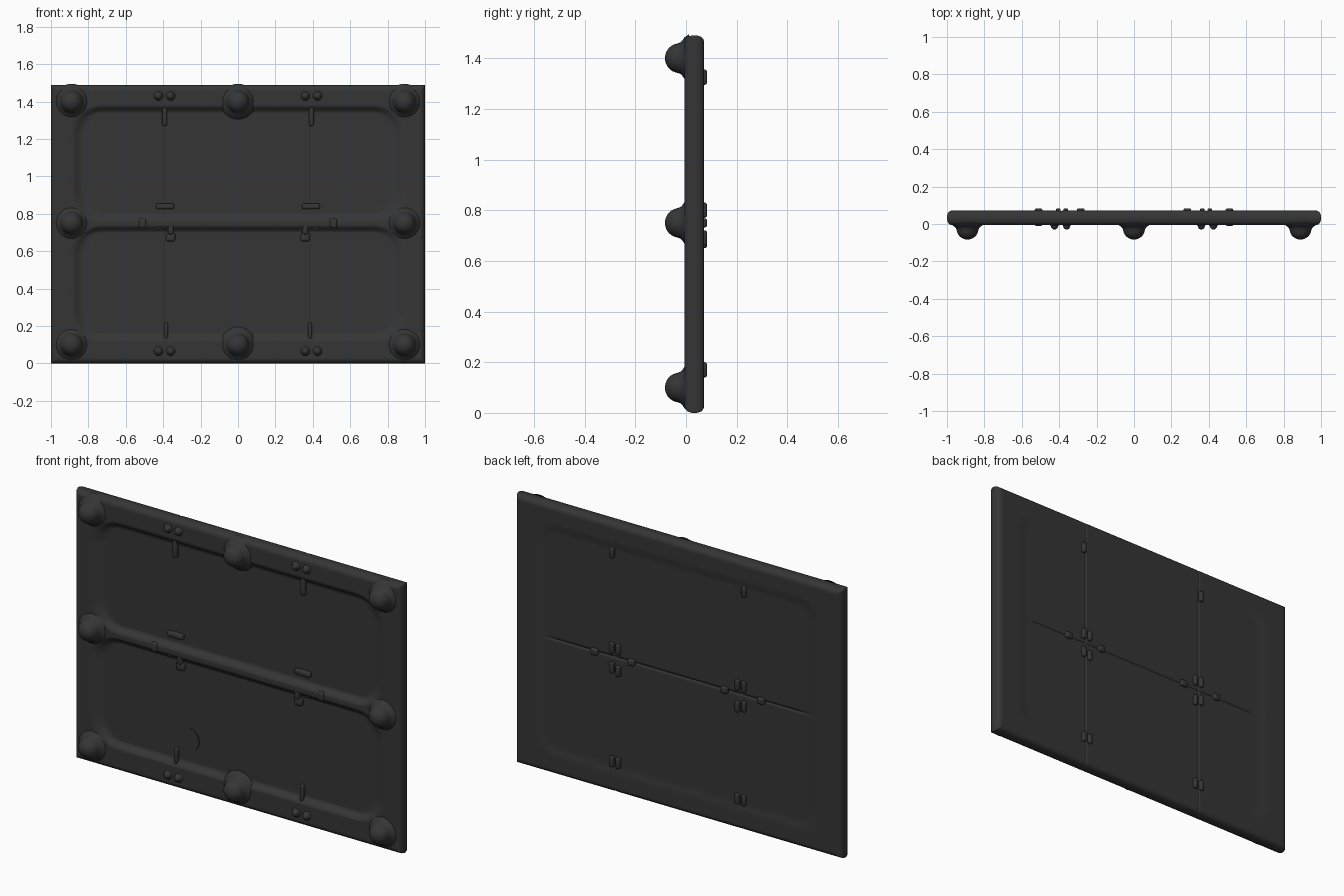
import bpy, bmesh, math
from mathutils import Matrix

if "Cube" in bpy.data.objects:
    bpy.data.objects.remove(bpy.data.objects["Cube"])

W, H = 1.0, 1.49          # half width, full height
FRONT, BACK, R = -0.006, 0.072, 0.03

mat = bpy.data.materials.new("charcoal grey")
mat.diffuse_color = (0.036, 0.036, 0.036, 1)
mat.use_nodes = True
mat.node_tree.nodes["Principled BSDF"].inputs["Base Color"].default_value = mat.diffuse_color


def finish(bm, name, angle=40):
    bmesh.ops.recalc_face_normals(bm, faces=bm.faces)
    me = bpy.data.meshes.new(name)
    bm.to_mesh(me)
    bm.free()
    me.materials.append(mat)
    ob = bpy.data.objects.new(name, me)
    bpy.context.collection.objects.link(ob)
    bpy.ops.object.select_all(action='DESELECT')
    ob.select_set(True)
    bpy.context.view_layer.objects.active = ob
    bpy.ops.object.shade_smooth_by_angle(angle=math.radians(angle))
    return ob


def samples(a, b, step, dense):
    """Even spacing plus finer spacing inside the dense ranges."""
    n = round((b - a) / step)
    s = {round(a + (b - a) * i / n, 4) for i in range(n + 1)}
    for lo, hi, st in dense:
        m = round((hi - lo) / st)
        s |= {round(lo + (hi - lo) * i / m, 4) for i in range(m + 1)}
    return sorted(s)


def inside(x, z, cz, hx, hz, r):
    """Distance inside a rounded rectangle (positive inside)."""
    qx, qz = abs(x) - hx + r, abs(z - cz) - hz + r
    return r - math.hypot(max(qx, 0), max(qz, 0)) - min(max(qx, qz), 0)


def smooth(t):
    t = min(max(t, 0), 1)
    return t * t * (3 - 2 * t)


def edge_drop(x, z):
    d = max(min(W - abs(x), z, H - z), 0)
    return R - math.sqrt(R * R - (R - d) ** 2) if d < R else 0


def groove(x):
    return max(0, 1 - abs(abs(x) - 0.39) / 0.008)


def front_y(x, z):
    d = max(inside(x, z, 1.07, 0.88, 0.31, 0.15), inside(x, z, 0.43, 0.88, 0.31, 0.15))
    s = smooth(d / 0.04)
    return FRONT + edge_drop(x, z) + 0.026 * s + 0.004 * groove(x) * s


def back_y(x, z):
    d = inside(x, z, 0.745, 0.86, 0.65, 0.12)
    s = smooth(d / 0.06)
    seam = max(0, 1 - abs(z - 0.75) / 0.01) * smooth((0.85 - abs(x)) / 0.1)
    return BACK - edge_drop(x, z) - 0.006 * s - 0.004 * groove(x) - 0.006 * seam


# main panel: rounded slab with two framed recesses
xs = samples(-W, W, 0.02, [(-W, -0.965, 0.005), (0.965, W, 0.005),
                           (-0.41, -0.37, 0.004), (0.37, 0.41, 0.004)])
zs = samples(0, H, 0.02, [(0, 0.035, 0.005), (H - 0.035, H, 0.005),
                          (0.11, 0.17, 0.008), (0.69, 0.81, 0.005), (1.33, 1.39, 0.008)])
bm = bmesh.new()
grids = [[[bm.verts.new((x, f(x, z), z)) for z in zs] for x in xs] for f in (front_y, back_y)]
for g in grids:
    for i in range(len(xs) - 1):
        for j in range(len(zs) - 1):
            bm.faces.new((g[i][j], g[i + 1][j], g[i + 1][j + 1], g[i][j + 1]))


def rim(g):
    return ([c[0] for c in g] + g[-1][1:] + [c[-1] for c in g[-2::-1]] + g[0][-2:0:-1])


a, b = rim(grids[0]), rim(grids[1])
for i in range(len(a)):
    k = (i + 1) % len(a)
    bm.faces.new((a[i], a[k], b[k], b[i]))
finish(bm, "panel", 60)


# round feet: lathed dome with a flared base
def knob(x, z, name, scale=1.0, base=0.0):
    prof = [(0.095, 0.012), (0.082, -0.006), (0.07, -0.014), (0.062, -0.022)]
    prof += [(0.058 * math.cos(t), -0.027 - 0.056 * math.sin(t))
             for t in [math.pi / 2 * i / 10 for i in range(1, 10)]]
    bm = bmesh.new()
    n = 32
    rings = [[bm.verts.new((x + r * scale * math.cos(2 * math.pi * k / n), y * scale + base,
                            z + r * scale * math.sin(2 * math.pi * k / n))) for k in range(n)]
             for r, y in prof]
    tip = bm.verts.new((x, -0.083 * scale + base, z))
    for p, q in zip(rings, rings[1:]):
        for k in range(n):
            bm.faces.new((p[k], p[(k + 1) % n], q[(k + 1) % n], q[k]))
    for k in range(n):
        bm.faces.new((rings[-1][k], rings[-1][(k + 1) % n], tip))
    finish(bm, name, 60)


for x in (-0.89, 0, 0.89):
    for z in (0.1, 0.75, 1.4):
        if x or z != 0.75:
            knob(x, z, "round_foot")

# small paired pegs on the top and bottom rails
for s in (-1, 1):
    for x in (0.36, 0.425):
        for z in (0.065, 1.43):
            knob(s * x, z, "peg", 0.32, -0.003)


# small bevelled clips, mirrored left and right
def clip(name, x, z, w, h, y0, y1, bevel=0.009):
    for s in (-1, 1):
        bm = bmesh.new()
        bmesh.ops.create_cube(bm, size=1, matrix=Matrix.Translation((s * x, (y0 + y1) / 2, z))
                              @ Matrix.Diagonal((w, y1 - y0, h, 1)))
        bmesh.ops.bevel(bm, geom=bm.edges[:], offset=bevel, segments=3, profile=0.5,
                        affect='EDGES')
        finish(bm, name)


clip("front_upper_tab", 0.392, 1.32, 0.026, 0.10, 0.0, 0.04)
clip("front_lower_tab", 0.385, 0.175, 0.022, 0.09, 0.0, 0.04)
clip("front_middle_bar", 0.39, 0.84, 0.095, 0.03, 0.0, 0.04)
clip("front_square_clip", 0.51, 0.75, 0.038, 0.05, -0.012, 0.03)
clip("front_hook", 0.36, 0.675, 0.05, 0.045, 0.002, 0.04, 0.012)
clip("front_hook_stem", 0.36, 0.72, 0.03, 0.06, -0.004, 0.04)
clip("front_small_nub", 0.42, 0.725, 0.035, 0.025, 0.0, 0.04)
for x, z in ((0.405, 1.325), (0.405, 0.80), (0.365, 0.80), (0.405, 0.69), (0.365, 0.68),
             (0.405, 0.17), (0.365, 0.17)):
    clip("back_upright_clip", x, z, 0.026, 0.06, 0.05, 0.083)
for x in (0.285, 0.51):
    clip("back_cross_clip", x, 0.75, 0.042, 0.036, 0.05, 0.083)

# thin D-shaped plate on the lower recess
bm = bmesh.new()
pts = [(-0.305 + 0.055 * math.sin(t), 0.282 + 0.062 * math.cos(t))
       for t in [math.pi * i / 14 for i in range(15)]]
face = bm.faces.new([bm.verts.new((x, 0.015, z)) for x, z in pts])
ext = bmesh.ops.extrude_face_region(bm, geom=[face])
bmesh.ops.translate(bm, vec=(0, 0.008, 0), verts=[v for v in ext["geom"]
                                                  if isinstance(v, bmesh.types.BMVert)])
finish(bm, "d_plate")
